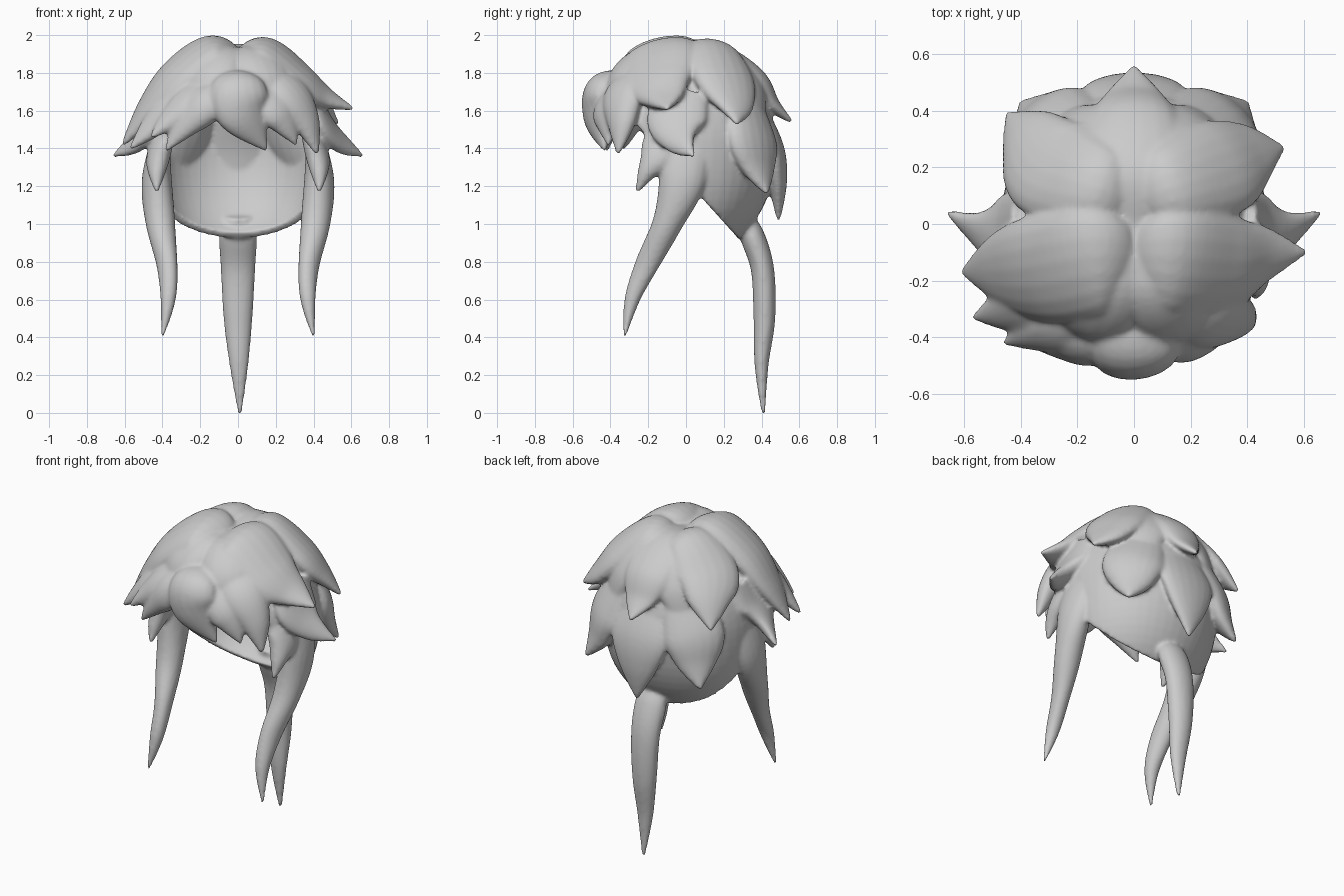
import bpy, bmesh, math
from mathutils import Vector, Matrix

SIDES, STEPS = 18, 7
bm = bmesh.new()


def spline(a, b, c, d, t):
    return [0.5 * (2 * q + (r - p) * t + (2 * p - 5 * q + 4 * r - s) * t * t
                   + (3 * q - p - 3 * r + s) * t ** 3) for p, q, r, s in zip(a, b, c, d)]


def lock(*keys, mirror=False):
    """Tapered strand; each key is x, y, z, half width, half thickness."""
    if mirror:
        lock(*[(-k[0], *k[1:]) for k in keys])
    keys = [keys[0], *keys, keys[-1]]
    samples = [spline(*keys[i:i + 4], s / STEPS)
               for i in range(len(keys) - 3) for s in range(STEPS)] + [list(keys[-1])]
    pts = [Vector(s[:3]) for s in samples]
    rings = []
    for i, (p, s) in enumerate(zip(pts, samples)):
        tan = (pts[min(i + 1, len(pts) - 1)] - pts[max(i - 1, 0)]).normalized()
        out = Vector((p.x, p.y, max(p.z - 1.4, 0)))
        side = tan.cross(out).normalized()
        out = side.cross(tan).normalized()
        w, h = max(s[3], 0.005), max(s[4], 0.005)
        rings.append([bm.verts.new(p + side * w * math.cos(a) + out * h * math.sin(a))
                      for a in (2 * math.pi * j / SIDES for j in range(SIDES))])
    faces = [bm.faces.new(rings[0]), bm.faces.new(rings[-1])]
    for r0, r1 in zip(rings, rings[1:]):
        for j in range(SIDES):
            k = (j + 1) % SIDES
            faces.append(bm.faces.new((r0[j], r0[k], r1[k], r1[j])))
    bmesh.ops.recalc_face_normals(bm, faces=faces)


# Hollow cap, fuller below the middle, open toward the face and neck
cb = bmesh.new()
bmesh.ops.create_uvsphere(cb, u_segments=48, v_segments=32, radius=1,
                          matrix=Matrix.Translation((0, 0.02, 1.40)) @ Matrix.Diagonal((0.47, 0.46, 0.53, 1)))
for v in cb.verts:
    if v.co.z < 1.4:
        drop = (1.4 - v.co.z) / 0.53
        v.co.x *= 1 + 0.22 * drop * drop
        v.co.z = 1.4 - 0.58 * drop
bmesh.ops.bisect_plane(cb, geom=cb.verts[:] + cb.edges[:] + cb.faces[:],
                       plane_co=(0, 0.28, 0.92), plane_no=(0, -0.74, -0.67), clear_outer=True)
cap_mesh = bpy.data.meshes.new("cap")
cb.to_mesh(cap_mesh)
cb.free()
cap = bpy.data.objects.new("cap", cap_mesh)
bpy.context.collection.objects.link(cap)
solid = cap.modifiers.new("thickness", 'SOLIDIFY')
solid.thickness, solid.offset = 0.045, -1
shell = bpy.data.meshes.new_from_object(cap.evaluated_get(bpy.context.evaluated_depsgraph_get()))
bm.from_mesh(shell)
bpy.data.objects.remove(cap)

# Top front layer, swept to both sides of the parting
lock((-.02, -.12, 1.88, .12, .05), (-.14, -.13, 1.91, .20, .08), (-.32, -.16, 1.77, .20, .09),
     (-.47, -.17, 1.60, .14, .06), (-.61, -.17, 1.42, .01, .01))
lock((.02, -.12, 1.88, .12, .05), (.14, -.13, 1.90, .20, .08), (.32, -.14, 1.76, .19, .08),
     (.46, -.11, 1.67, .11, .05), (.61, -.10, 1.61, .01, .01))
# Fill from the parting down to the fringe
lock((.07, -.06, 1.88, .10, .05), (.10, -.21, 1.86, .15, .08), (.15, -.32, 1.76, .15, .08),
     (.18, -.39, 1.64, .07, .04), mirror=True)
lock((0, -.04, 1.88, .08, .05), (0, -.20, 1.87, .10, .06), (0, -.33, 1.76, .12, .06),
     (0, -.40, 1.66, .08, .04))

# Top back layer with three points
lock((0, .0, 1.87, .12, .06), (0, .18, 1.89, .17, .06), (0, .36, 1.76, .16, .07),
     (0, .46, 1.63, .10, .04), (0, .56, 1.54, .01, .01))
lock((.03, .10, 1.87, .10, .05), (.13, .14, 1.90, .15, .08), (.30, .20, 1.76, .18, .08),
     (.42, .25, 1.63, .12, .05), (.53, .27, 1.53, .01, .01))
lock((-.03, .10, 1.87, .10, .05), (-.13, .14, 1.90, .15, .08), (-.29, .20, 1.77, .19, .08),
     (-.37, .30, 1.66, .13, .06), (-.45, .39, 1.53, .01, .01))
lock((.08, .10, 1.88, .10, .05), (.14, .22, 1.84, .14, .07), (.20, .32, 1.71, .15, .06),
     (.24, .37, 1.58, .08, .03), mirror=True)

# Lower back layer
lock((0, .38, 1.60, .14, .05), (0, .46, 1.40, .19, .06), (0, .485, 1.22, .13, .05), (0, .49, 1.02, .01, .01))
lock((.22, .32, 1.62, .14, .06), (.30, .35, 1.44, .18, .08), (.34, .38, 1.29, .12, .06),
     (.40, .43, 1.16, .01, .01), mirror=True)

# Fringe
lock((.0, -.32, 1.77, .10, .05), (.0, -.44, 1.71, .15, .09), (.03, -.46, 1.58, .14, .08),
     (.15, -.43, 1.39, .01, .01))
lock((.10, -.34, 1.74, .08, .06), (.19, -.41, 1.62, .11, .06), (.25, -.41, 1.53, .08, .05),
     (.31, -.41, 1.42, .01, .01))
lock((.14, -.26, 1.80, .09, .06), (.27, -.33, 1.69, .13, .07), (.36, -.34, 1.54, .09, .06),
     (.42, -.36, 1.37, .01, .01))
lock((-.06, -.36, 1.72, .07, .06), (-.16, -.41, 1.64, .11, .08), (-.27, -.41, 1.54, .09, .06),
     (-.38, -.42, 1.39, .01, .01))
lock((-.12, -.32, 1.75, .08, .06), (-.25, -.37, 1.64, .11, .07), (-.36, -.39, 1.55, .07, .05),
     (-.46, -.42, 1.46, .01, .01))
lock((-.2, -.25, 1.75, .09, .06), (-.36, -.28, 1.63, .12, .06), (-.46, -.31, 1.51, .08, .05),
     (-.57, -.33, 1.40, .01, .01))

# Side points and small locks by the ears
lock((.38, -.02, 1.70, .14, .05), (.44, -.05, 1.54, .16, .06), (.53, -.03, 1.44, .09, .045),
     (.66, .04, 1.36, .01, .01), mirror=True)
lock((.39, -.10, 1.48, .12, .05), (.42, -.15, 1.36, .10, .06), (.43, -.21, 1.27, .05, .045),
     (.43, -.26, 1.17, .01, .01), mirror=True)

# Long side strands
lock((.41, .0, 1.45, .13, .05), (.43, -.02, 1.23, .125, .08), (.41, -.10, 1.0, .08, .078),
     (.375, -.21, .78, .065, .053), (.37, -.285, .60, .042, .04), (.40, -.325, .40, .008, .008), mirror=True)

# Tail at the nape
lock((0, .31, 1.04, .07, .04), (0, .35, .94, .10, .065), (0, .405, .76, .092, .062),
     (0, .415, .50, .077, .058), (.005, .40, .25, .05, .037), (.01, .41, -.01, .010, .010))

# Fuse everything into one sculpted surface
mesh = bpy.data.meshes.new("hair")
bm.to_mesh(mesh)
bm.free()
hair = bpy.data.objects.new("hair", mesh)
bpy.context.collection.objects.link(hair)
remesh = hair.modifiers.new("fuse", 'REMESH')
remesh.mode, remesh.voxel_size, remesh.use_smooth_shade = 'VOXEL', 0.011, True
smooth = hair.modifiers.new("soften", 'SMOOTH')
smooth.factor, smooth.iterations = 0.5, 8
